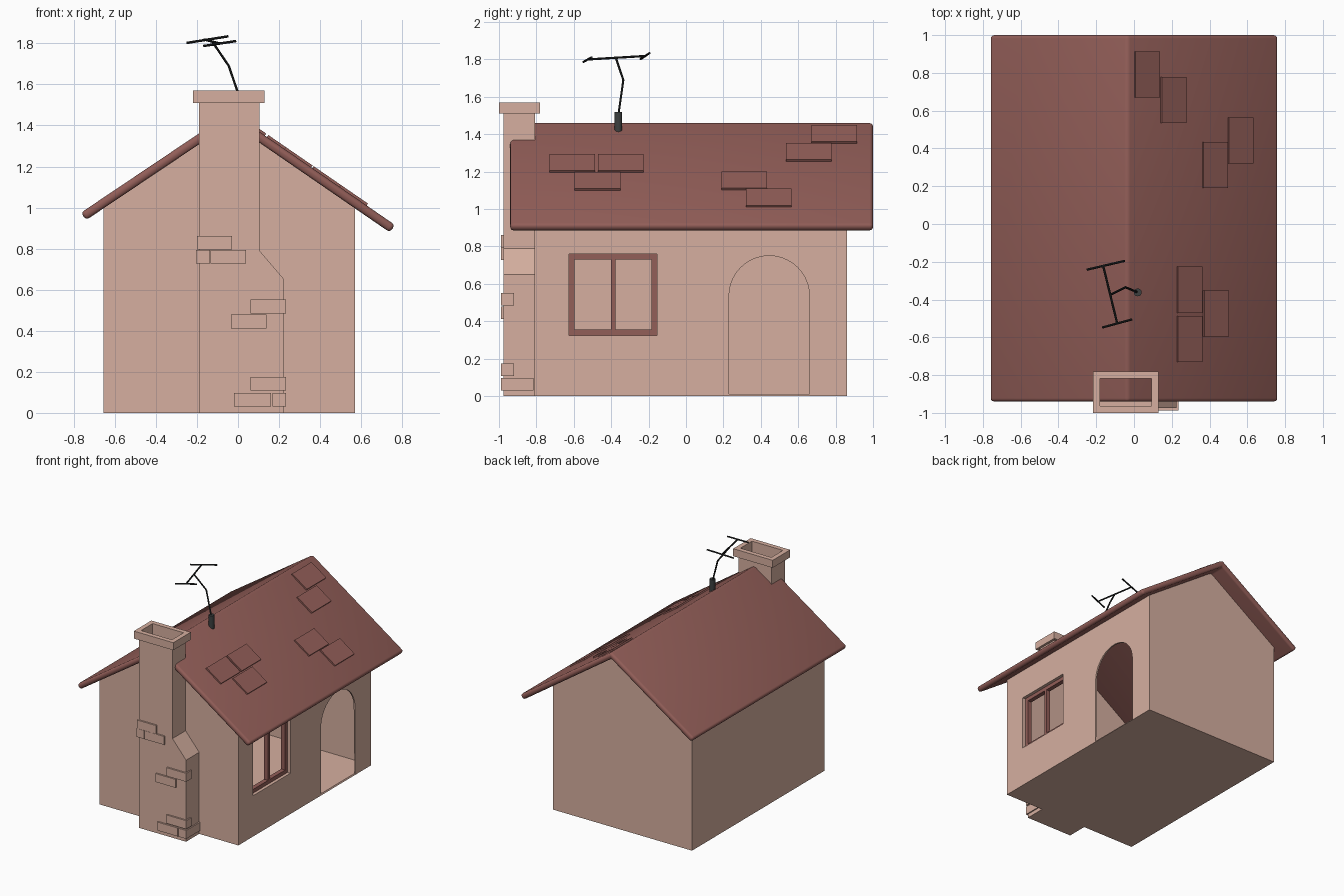
import bpy, bmesh, math
from mathutils import Vector, Matrix

if "Cube" in bpy.data.objects:
    bpy.data.objects.remove(bpy.data.objects["Cube"])


def material(name, col):
    m = bpy.data.materials.new(name)
    m.diffuse_color = (*col, 1)
    m.use_nodes = True
    m.node_tree.nodes["Principled BSDF"].inputs["Base Color"].default_value = m.diffuse_color
    return m


WALL = material("pink_plaster", (0.67, 0.43, 0.35))
ROOF = material("red_brown", (0.29, 0.112, 0.098))
BLACK = material("black_metal", (0.018, 0.02, 0.02))
GREY = material("dark_grey", (0.045, 0.05, 0.05))


def finish(bm, name, mat, smooth=False):
    me = bpy.data.meshes.new(name)
    bmesh.ops.recalc_face_normals(bm, faces=bm.faces)
    bm.to_mesh(me)
    bm.free()
    ob = bpy.data.objects.new(name, me)
    bpy.context.collection.objects.link(ob)
    me.materials.append(mat)
    if smooth:
        bpy.ops.object.select_all(action='DESELECT')
        ob.select_set(True)
        bpy.context.view_layer.objects.active = ob
        bpy.ops.object.shade_smooth_by_angle(angle=math.radians(40))
    return ob


def add_box(bm, x0, x1, y0, y1, z0, z1):
    m = Matrix.Translation(((x0+x1)/2, (y0+y1)/2, (z0+z1)/2)) @ \
        Matrix.Diagonal((x1-x0, y1-y0, z1-z0, 1))
    return bmesh.ops.create_cube(bm, size=1, matrix=m)["verts"]


def face(bm, pts):
    return bm.faces.new([bm.verts.new(p) for p in pts])


def prism(bm, pts, y0, y1):
    """Extrude an x-z outline along y."""
    f = face(bm, [(x, y0, z) for x, z in pts])
    new = bmesh.ops.extrude_face_region(bm, geom=[f], use_keep_orig=True)["geom"]
    bmesh.ops.translate(bm, vec=(0, y1-y0, 0),
                        verts=[v for v in new if isinstance(v, bmesh.types.BMVert)])


def rod(bm, a, b, r, sides=8):
    a, b = Vector(a), Vector(b)
    d = b - a
    m = Matrix.Translation((a+b)/2) @ d.to_track_quat('Z', 'Y').to_matrix().to_4x4()
    bmesh.ops.create_cone(bm, cap_ends=True, segments=sides, radius1=r, radius2=r,
                          depth=d.length, matrix=m)


# House shell: hollow, with door and window openings in the right wall
XL, XR, YF, YB, EAVE = -0.655, 0.57, -0.81, 0.86, 1.01
DY0, DY1, SPRING = 0.23, 0.66, 0.535
WY0, WY1, WZ0, WZ1 = -0.625, -0.155, 0.325, 0.76
bm = bmesh.new()
for y in (YF, YB):
    face(bm, [(XL, y, 0), (XR, y, 0), (XR, y, EAVE), (-0.035, y, 1.43), (XL, y, EAVE)])
face(bm, [(XL, YF, 0), (XL, YB, 0), (XL, YB, EAVE), (XL, YF, EAVE)])
face(bm, [(XL, YF, 0), (XR, YF, 0), (XR, DY0, 0), (XR, DY1, 0), (XR, YB, 0), (XL, YB, 0)])
r = (DY1-DY0)/2
arch = [((DY0+DY1)/2 - r*math.cos(math.pi*i/20), SPRING + r*math.sin(math.pi*i/20))
        for i in range(21)]
outline = [(YF, 0), (DY0, 0)] + arch + [(DY1, 0), (YB, 0), (YB, EAVE), (YF, EAVE)]
window = [(WY0, WZ0), (WY1, WZ0), (WY1, WZ1), (WY0, WZ1)]
edges = []
for loop in (outline, window):
    vs = [bm.verts.new((XR, y, z)) for y, z in loop]
    edges += [bm.edges.new((vs[i], vs[(i+1) % len(vs)])) for i in range(len(vs))]
bmesh.ops.triangle_fill(bm, use_beauty=True, use_dissolve=False, edges=edges, normal=(1, 0, 0))
bmesh.ops.remove_doubles(bm, verts=bm.verts, dist=1e-4)
house = finish(bm, "house_walls", WALL)
sol = house.modifiers.new("thickness", 'SOLIDIFY')
sol.thickness, sol.offset = 0.012, -1

# Window reveal and recessed frame
bm = bmesh.new()
for i in range(4):
    (a, b), (c, d) = window[i], window[(i+1) % 4]
    face(bm, [(XR, a, b), (XR, c, d), (XR-0.06, c, d), (XR-0.06, a, b)])
finish(bm, "window_reveal", WALL)
bm = bmesh.new()
t, fx0, fx1 = 0.03, XR-0.06, XR-0.025
for y0, y1 in ((WY0, WY0+t), (WY1-t, WY1), (-0.40, -0.378)):
    add_box(bm, fx0, fx1, y0, y1, WZ0, WZ1)
for z0 in (WZ0, WZ1-t):
    add_box(bm, fx0, fx1, WY0, WY1, z0, z0+t)
finish(bm, "window_frame", ROOF)

# Roof: one folded slab with soft edges
bm = bmesh.new()
prism(bm, [(-0.765, 0.975), (-0.74, 0.939), (-0.035, 1.412), (0.74, 0.879),
           (0.765, 0.915), (-0.035, 1.465)], -0.94, 1.0)
bmesh.ops.recalc_face_normals(bm, faces=bm.faces)
bmesh.ops.bevel(bm, geom=list(bm.edges), offset=0.018, segments=3, profile=0.5,
                affect='EDGES', clamp_overlap=True)
finish(bm, "roof", ROOF, smooth=True)

# Raised roof tiles on the right slope: (x start, y start)
ang = math.atan2(0.55, 0.80)
bm = bmesh.new()
for x, y in ((0.0, 0.67), (0.14, 0.535), (0.495, 0.32), (0.36, 0.19),
             (0.225, -0.47), (0.365, -0.595), (0.225, -0.73)):
    xc = x + 0.065
    m = Matrix.Translation((xc, y+0.122, 1.465 - (xc+0.035)*0.6875 - 0.003)) @ \
        Matrix.Rotation(ang, 4, 'Y') @ Matrix.Diagonal((0.13/math.cos(ang), 0.244, 0.028, 1))
    bmesh.ops.create_cube(bm, size=1, matrix=m)
finish(bm, "roof_tiles", ROOF)

# Chimney stack, open at the top
bm = bmesh.new()
prism(bm, [(-0.19, 0), (0.225, 0), (0.225, 0.65), (0.105, 0.79), (0.105, 1.515),
           (-0.19, 1.515)], -0.975, -0.808)
top = [f for f in bm.faces if all(v.co.z > 1.5 for v in f.verts)]
bmesh.ops.delete(bm, geom=top, context='FACES_ONLY')
finish(bm, "chimney_stack", WALL)

# Chimney cap with flue hole
bm = bmesh.new()
add_box(bm, -0.218, 0.13, -1.0, -0.78, 1.51, 1.57)
bm.faces.ensure_lookup_table()
up = max(bm.faces, key=lambda f: f.calc_center_median().z)
down = min(bm.faces, key=lambda f: f.calc_center_median().z)
bmesh.ops.inset_individual(bm, faces=[up], thickness=0.053)
bmesh.ops.inset_individual(bm, faces=[down], thickness=0.027)
ext = bmesh.ops.extrude_discrete_faces(bm, faces=[up])["faces"][0]
bmesh.ops.translate(bm, vec=(0, 0, -0.27), verts=ext.verts)
bmesh.ops.delete(bm, geom=[down], context='FACES_ONLY')
finish(bm, "chimney_cap", WALL)

# Raised bricks on the chimney: x range, bottom z, back y
bm = bmesh.new()
for x0, x1, z, yb in ((-0.2, -0.03, 0.795, -0.93), (-0.205, -0.137, 0.727, -0.82),
                      (-0.133, 0.04, 0.727, -0.96), (0.06, 0.235, 0.485, -0.92),
                      (-0.035, 0.14, 0.412, -0.96), (0.06, 0.235, 0.108, -0.92),
                      (-0.02, 0.16, 0.03, -0.96), (0.168, 0.235, 0.03, -0.815)):
    add_box(bm, x0, x1, -0.988, yb, z, z+0.067)
finish(bm, "chimney_bricks", WALL)

# Roof antenna
bm = bmesh.new()
rod(bm, (0.02, -0.362, 1.41), (0.02, -0.362, 1.52), 0.021, 12)
finish(bm, "antenna_base", GREY, smooth=True)
bm = bmesh.new()
kink, tip = (-0.045, -0.335, 1.69), (-0.125, -0.375, 1.808)
for a, b in (((0.02, -0.362, 1.5), kink), (kink, tip),
             ((-0.163, -0.222, 1.818), (-0.09, -0.522, 1.8)),
             ((-0.25, -0.242, 1.802), (-0.048, -0.195, 1.834)),
             ((-0.168, -0.548, 1.787), (-0.01, -0.505, 1.811))):
    rod(bm, a, b, 0.006)
finish(bm, "antenna_rods", BLACK, smooth=True)
